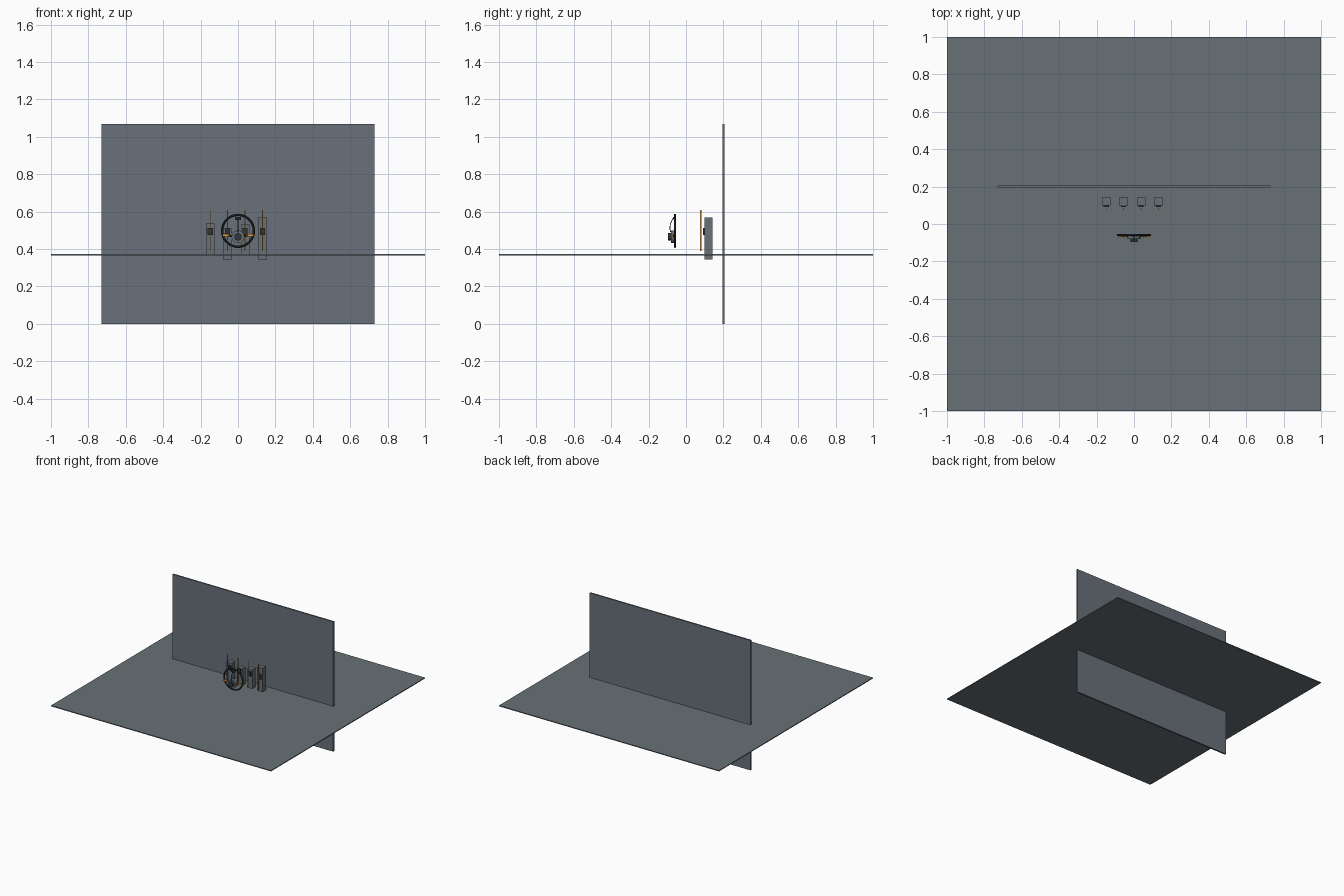
import bpy, math
from mathutils import Vector

if "Cube" in bpy.data.objects:
    bpy.data.objects.remove(bpy.data.objects["Cube"])


def mat(name, rgb):
    m = bpy.data.materials.new(name)
    m.diffuse_color = (*rgb, 1)
    m.use_nodes = True
    m.node_tree.nodes["Principled BSDF"].inputs["Base Color"].default_value = m.diffuse_color
    return m


SLATE = mat("slate", (0.135, 0.165, 0.183))
WALL = mat("blue slate", (0.138, 0.167, 0.195))
DARK = mat("charcoal", (0.03, 0.035, 0.04))
AMBER = mat("amber", (0.75, 0.33, 0.05))


def finish(ob, name, m, smooth=False):
    ob.name = name
    ob.data.materials.append(m)
    if smooth:
        bpy.ops.object.shade_smooth_by_angle()
    return ob


def box(name, x, y, z, m):
    """Box from (low, high) pairs on each axis."""
    bpy.ops.mesh.primitive_cube_add(size=1)
    ob = bpy.context.object
    ob.location = [(a + b) / 2 for a, b in (x, y, z)]
    ob.scale = [b - a for a, b in (x, y, z)]
    return finish(ob, name, m)


def rod(name, a, b, r, m, sides=12):
    a, b = Vector(a), Vector(b)
    d = b - a
    bpy.ops.mesh.primitive_cylinder_add(vertices=sides, radius=r, depth=d.length, location=(a + b) / 2)
    ob = bpy.context.object
    ob.rotation_euler = d.to_track_quat('Z', 'Y').to_euler()
    return finish(ob, name, m, True)


def arc(name, points, r, m):
    """Bent round bar through a few points."""
    cu = bpy.data.curves.new(name, 'CURVE')
    cu.dimensions = '3D'
    cu.bevel_depth = r
    cu.bevel_resolution = 1
    sp = cu.splines.new('POLY')
    sp.points.add(len(points) - 1)
    for p, co in zip(sp.points, points):
        p.co = (*co, 1)
    ob = bpy.data.objects.new(name, cu)
    bpy.context.collection.objects.link(ob)
    cu.materials.append(m)


# large floor sheet and upright wall crossing it
box("floor", (-1, 1), (-1, 1), (0.366, 0.373), SLATE)
box("back_wall", (-0.73, 0.73), (0.194, 0.207), (0, 1.067), WALL)

# row of four blocks with a face strip and a floating needle each
blocks = [(-0.149, 0.374, 0.535), (-0.056, 0.344, 0.51),
          (0.038, 0.374, 0.53), (0.131, 0.344, 0.567)]
for i, (x, lo, hi) in enumerate(blocks):
    n = i + 1
    box(f"block_{n}", (x - 0.023, x + 0.023), (0.099, 0.143), (lo, hi), SLATE)
    box(f"block_plate_{n}", (x - 0.014, x + 0.014), (0.09, 0.0995), (0.475, 0.513), DARK)
    box(f"needle_{n}", (x - 0.002, x + 0.002), (0.076, 0.082), (0.39, 0.608), AMBER)

# wheel ring
CZ, Y = 0.497, -0.059
bpy.ops.mesh.primitive_torus_add(major_radius=0.085, minor_radius=0.0065, major_segments=48,
                                 minor_segments=10, location=(0, Y, CZ),
                                 rotation=(math.pi / 2, 0, 0))
finish(bpy.context.object, "wheel_ring", DARK, True)

# hub with short side spokes
rod("hub", (0, -0.055, 0.465), (0, -0.08, 0.465), 0.034, SLATE, 24)
rod("hub_cap", (0, -0.08, 0.465), (0, -0.095, 0.465), 0.02, DARK, 20)
for s, side in ((-1, "left"), (1, "right")):
    rod(f"spoke_{side}", (s * 0.03, -0.064, 0.468), (s * 0.081, Y, 0.478), 0.005, DARK)
    box(f"spoke_marker_{side}", sorted((s * 0.05, s * 0.083)), (-0.074, -0.068),
        (0.467, 0.48), AMBER)

# small top plate and bowed link down to the hub
box("top_plate", (-0.016, 0.016), (-0.068, -0.055), (0.555, 0.572), DARK)
link = []
for k in range(9):
    t = k / 8
    link.append((0, -0.066 - 0.02 * math.sin(t * math.pi * 0.7), 0.57 - 0.08 * t))
arc("bowed_link", link, 0.0022, DARK)
